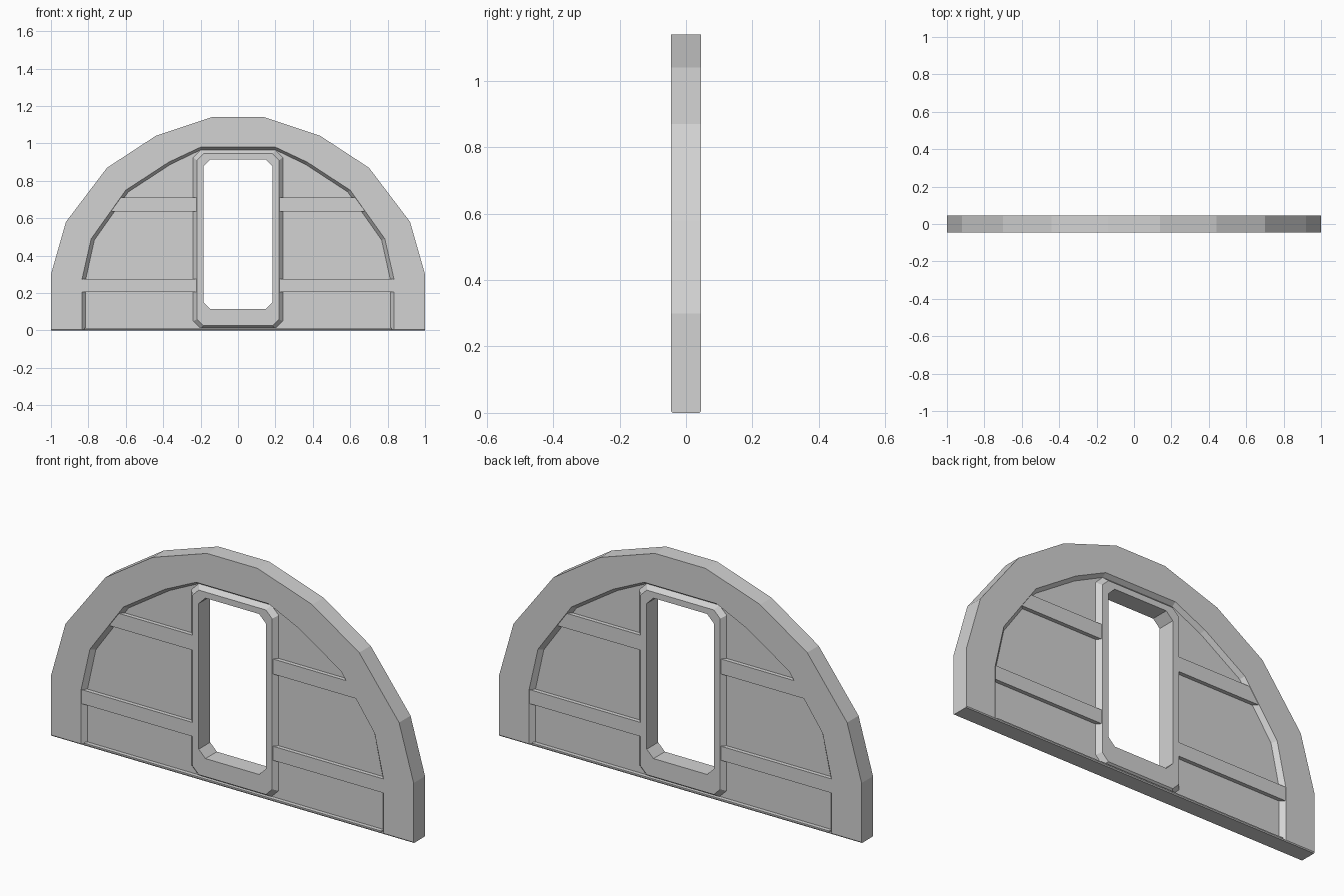
import bpy, bmesh

cube = bpy.data.objects.get("Cube")
if cube:
    bpy.data.objects.remove(cube)

FACE, BAR, PANEL = 0.045, 0.043, 0.023   # half depths of the layers

grey = bpy.data.materials.new("plain_grey")
grey.use_nodes = True
grey.diffuse_color = (0.65, 0.65, 0.65, 1)
grey.node_tree.nodes["Principled BSDF"].inputs["Base Color"].default_value = (0.65, 0.65, 0.65, 1)


def loft(name, sections, closed=False):
    """Join equal rings of points with quads; cap the ends unless closed."""
    bm = bmesh.new()
    rings = [[bm.verts.new(p) for p in s] for s in sections]
    pairs = list(zip(rings, rings[1:]))
    if closed:
        pairs.append((rings[-1], rings[0]))
    else:
        bm.faces.new(rings[0])
        bm.faces.new(rings[-1])
    n = len(rings[0])
    for a, b in pairs:
        for i in range(n):
            j = (i + 1) % n
            bm.faces.new((a[i], a[j], b[j], b[i]))
    bmesh.ops.recalc_face_normals(bm, faces=bm.faces)
    mesh = bpy.data.meshes.new(name)
    bm.to_mesh(mesh)
    bm.free()
    mesh.materials.append(grey)
    obj = bpy.data.objects.new(name, mesh)
    bpy.context.collection.objects.link(obj)
    return obj


def prism(name, outline, half_depth):
    return loft(name, [[(x, y, z) for x, z in outline] for y in (-half_depth, half_depth)])


def mirrored(half):
    return half + [(-x, z) for x, z in reversed(half)]


def ring(name, outlines, depths, closed):
    """Band whose section steps through the outlines, same on front and back."""
    sections = []
    for pts in zip(*outlines):
        front = [(x, -d, z) for (x, z), d in zip(pts, depths)]
        back = [(x, d, z) for (x, z), d in zip(pts, depths)]
        sections.append(front + back[::-1])
    return loft(name, sections, closed)


def octagon(w, low, high, c):
    return mirrored([(w - c, low), (w, low + c), (w, high - c), (w - c, high)])


# Faceted arch with a sloped inner edge
foot = 0.005
outer = [(1, foot), (1, 0.3), (0.92, 0.58), (0.7, 0.87), (0.44, 1.04), (0.14, 1.14)]
inner = [(0.835, foot), (0.835, 0.27), (0.785, 0.49), (0.6, 0.75), (0.37, 0.9), (0.2, 0.98)]
recess = [(0.815, foot), (0.815, 0.27), (0.768, 0.483), (0.587, 0.74), (0.362, 0.887), (0.2, 0.965)]
ring("arch", [mirrored(p) for p in (outer, inner, recess)], (FACE, FACE, PANEL), False)

# Doorway frame with chamfered corners
ring("door_frame",
     [octagon(0.185, 0.115, 0.915, 0.037), octagon(0.22, 0.025, 0.945, 0.035),
      octagon(0.24, 0.01, 0.965, 0.04)],
     (FACE, FACE, PANEL), True)

# Recessed panels and cross rails on each side of the doorway
for side, s in (("left", 1), ("right", -1)):
    panel = [(0.2, foot)] + inner
    prism(side + "_panel", [(s * x, z) for x, z in panel], PANEL)
    for level, low, high, end_low, end_high in (("lower", 0.205, 0.275, 0.86, 0.86),
                                                ("upper", 0.635, 0.71, 0.72, 0.665)):
        rail = [(0.21, low), (end_low, low), (end_high, high), (0.21, high)]
        prism(f"{side}_{level}_rail", [(s * x, z) for x, z in rail], BAR)

# Ground strip with a slightly narrowed underside, and the sill between the legs
loft("ground_strip", [[(x, -0.041, 0), (x, 0.041, 0), (x, FACE, foot), (x, -FACE, foot)]
                      for x in (-1, 1)])
prism("sill", [(-0.82, foot), (0.82, foot), (0.82, 0.012), (-0.82, 0.012)], BAR)
